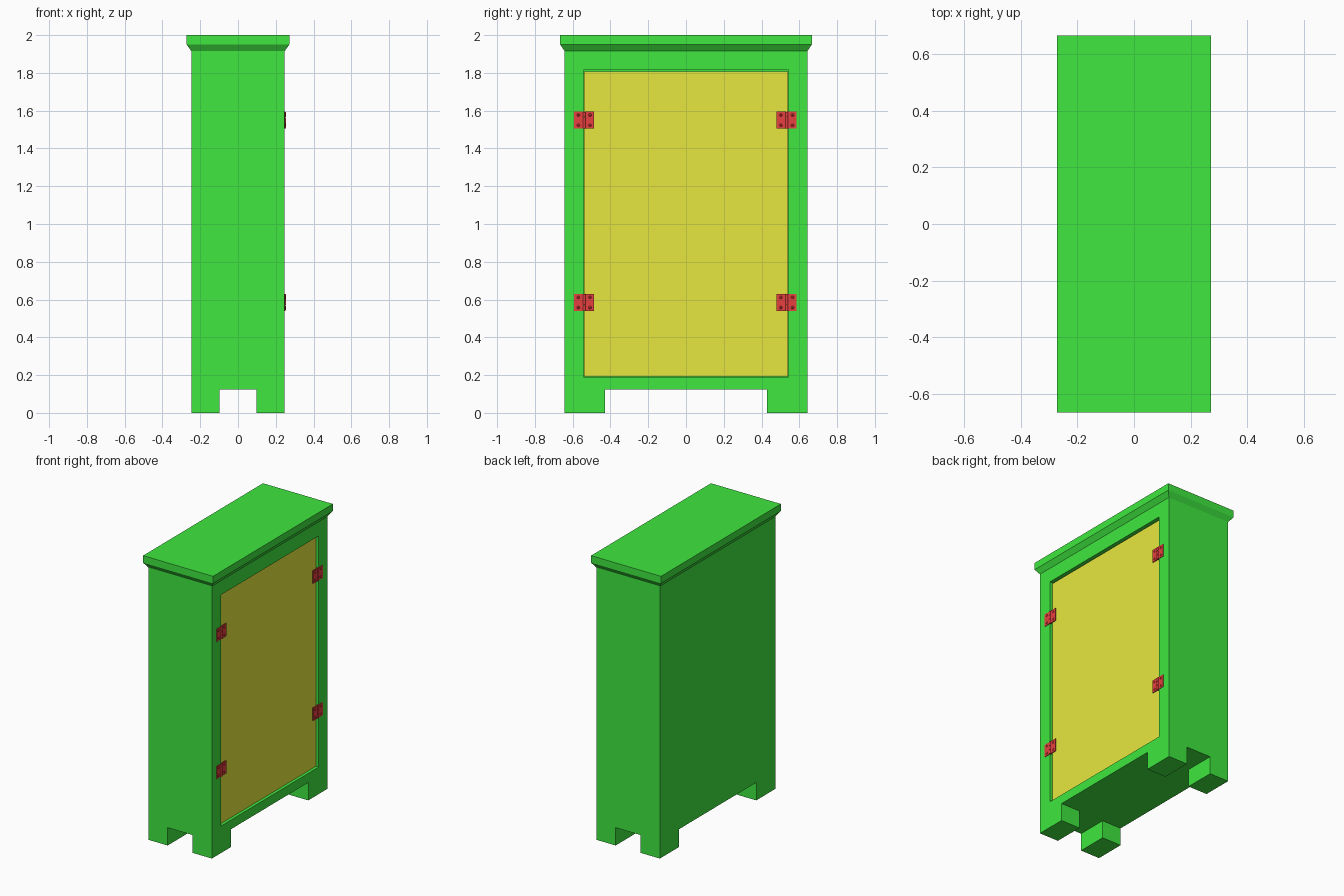
import bpy, bmesh
from mathutils import Matrix, Vector

if "Cube" in bpy.data.objects:
    bpy.data.objects.remove(bpy.data.objects["Cube"])


def material(name, rgb):
    m = bpy.data.materials.new(name)
    m.diffuse_color = (*rgb, 1)
    m.use_nodes = True
    m.node_tree.nodes["Principled BSDF"].inputs["Base Color"].default_value = m.diffuse_color
    return m


GREEN = material("green_paint", (0.05, 0.8, 0.05))
YELLOW = material("yellow_paint", (0.8, 0.8, 0.05))
RED = material("red_metal", (0.8, 0.05, 0.05))


def finish(name, bm, mat):
    bmesh.ops.recalc_face_normals(bm, faces=bm.faces)
    me = bpy.data.meshes.new(name)
    bm.to_mesh(me)
    bm.free()
    me.materials.append(mat)
    ob = bpy.data.objects.new(name, me)
    bpy.context.collection.objects.link(ob)
    return ob


def add_box(bm, lo, hi):
    lo, hi = Vector(lo), Vector(hi)
    mat = Matrix.Translation((lo + hi) / 2) @ Matrix.Diagonal((*(hi - lo), 1))
    bmesh.ops.create_cube(bm, size=1, matrix=mat)


def add_cylinder(bm, radius, depth, centre, segments, axis="Z", top=None):
    rot = Matrix.Rotation(1.570796, 4, "Y") if axis == "X" else Matrix()
    bmesh.ops.create_cone(bm, cap_ends=True, segments=segments, radius1=radius,
                          radius2=radius if top is None else top, depth=depth,
                          matrix=Matrix.Translation(centre) @ rot)


BX, BY = 0.247, 0.643          # cabinet half sizes
FLOOR, NECK = 0.125, 1.915     # underside and start of the cornice
DY, DZ0, DZ1 = 0.543, 0.19, 1.815  # door opening

# Cabinet body: box with a pocket for the door in the +x face
bm = bmesh.new()
add_box(bm, (-BX, -BY, FLOOR), (BX, BY, NECK))
face = next(f for f in bm.faces if f.calc_center_median().x > BX - 0.01)
bmesh.ops.inset_individual(bm, faces=[face], thickness=0.05)
for v in face.verts:
    v.co.y = DY if v.co.y > 0 else -DY
    v.co.z = DZ1 if v.co.z > 1 else DZ0
pocket = bmesh.ops.extrude_discrete_faces(bm, faces=[face])["faces"][0]
for v in pocket.verts:
    v.co.x = BX - 0.05
finish("cabinet_body", bm, GREEN)

# Cornice: stacked rectangles with a sloped underside
bm = bmesh.new()
rings = []
for x, y, z in ((BX, BY, NECK), (0.272, 0.666, 1.95), (0.272, 0.666, 2.0)):
    rings.append([bm.verts.new((sx * x, sy * y, z))
                  for sx, sy in ((1, 1), (-1, 1), (-1, -1), (1, -1))])
for a, b in zip(rings, rings[1:]):
    for i in range(4):
        j = (i + 1) % 4
        bm.faces.new((a[i], a[j], b[j], b[i]))
bm.faces.new(rings[0])
bm.faces.new(rings[-1])
finish("cornice", bm, GREEN)

# Four corner feet
for sx, side in ((-1, "back"), (1, "door")):
    for sy, end in ((-1, "front"), (1, "rear")):
        bm = bmesh.new()
        xs, ys = sorted((sx * 0.097, sx * BX)), sorted((sy * 0.428, sy * BY))
        add_box(bm, (xs[0], ys[0], 0), (xs[1], ys[1], FLOOR))
        finish(f"foot_{side}_{end}", bm, GREEN)

# Door panel, slightly recessed with a small gap round it
bm = bmesh.new()
add_box(bm, (BX - 0.049, -DY + 0.002, DZ0 + 0.003), (BX - 0.018, DY - 0.002, DZ1 - 0.008))
finish("door_panel", bm, YELLOW)

# Hinges: two leaves, a knuckle in three parts and domed screws
for cy in (-0.539, 0.533):
    for cz in (0.585, 1.55):
        bm = bmesh.new()
        for s in (-1, 1):
            ys = sorted((cy + s * 0.003, cy + s * 0.053))
            add_box(bm, (BX - 0.003, ys[0], cz - 0.045), (BX + 0.003, ys[1], cz + 0.045))
            for dz in (-0.027, 0.027):
                add_cylinder(bm, 0.008, 0.003, (BX + 0.0045, cy + s * 0.031, cz + dz),
                             12, "X", 0.004)
        for dz in (-0.03, 0, 0.03):
            add_cylinder(bm, 0.008, 0.028, (BX, cy, cz + dz), 16)
        ob = finish("hinge", bm, RED)
        bpy.context.view_layer.objects.active = ob
        ob.select_set(True)
        bpy.ops.object.shade_smooth_by_angle()
        ob.select_set(False)
